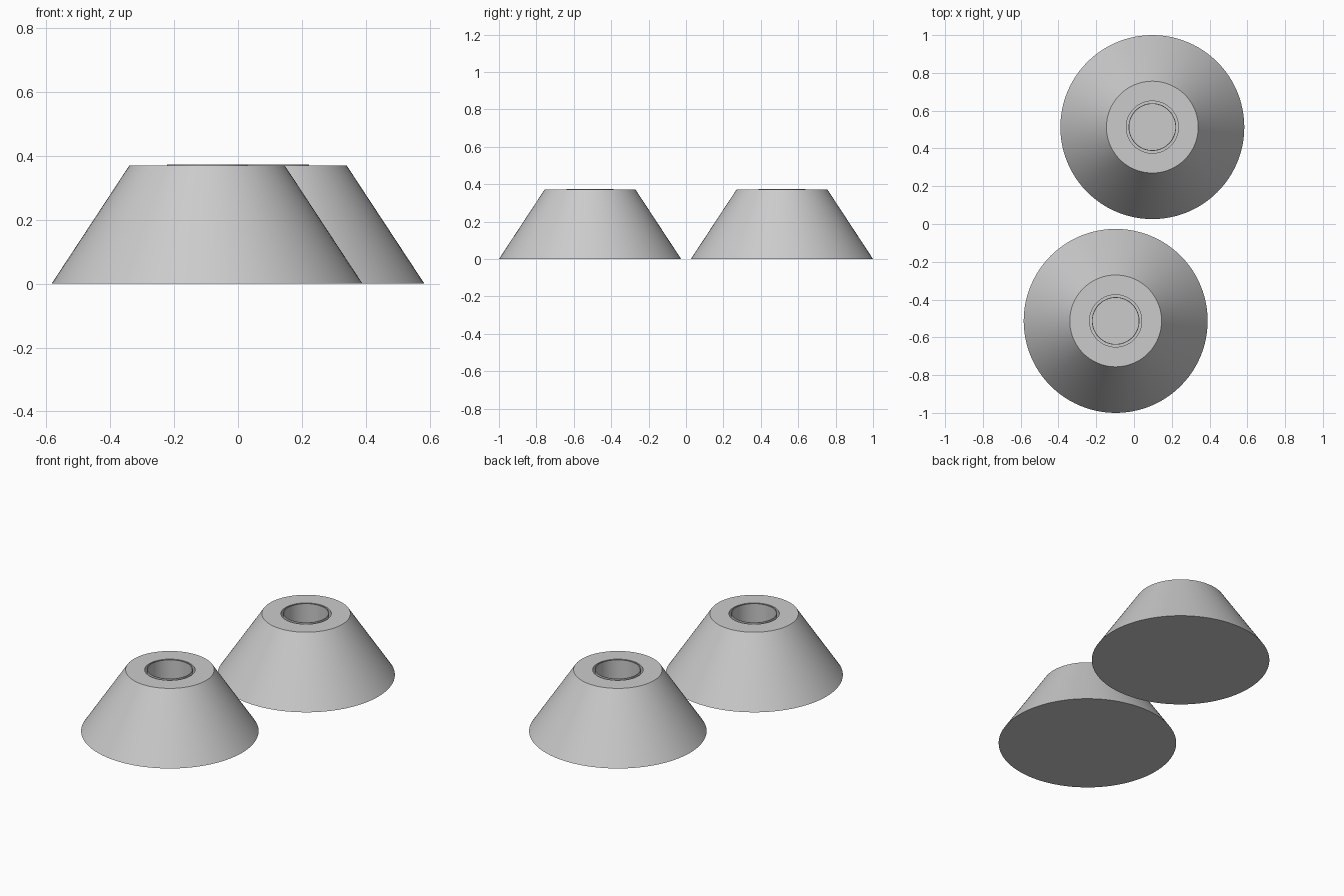
import bpy, bmesh, math

if "Cube" in bpy.data.objects:
    bpy.data.objects.remove(bpy.data.objects["Cube"])

SEGMENTS = 96
grey = bpy.data.materials.new("light_grey")
grey.diffuse_color = (0.6, 0.6, 0.6, 1)
grey.use_nodes = True
grey.node_tree.nodes["Principled BSDF"].inputs["Base Color"].default_value = grey.diffuse_color


def lathe(name, profile, location):
    """Spin a (radius, height) profile around z into a closed solid."""
    bm = bmesh.new()
    verts = [bm.verts.new((r, 0, z)) for r, z in profile]
    edges = [bm.edges.new(pair) for pair in zip(verts, verts[1:])]
    bmesh.ops.spin(bm, geom=verts + edges, cent=(0, 0, 0), axis=(0, 0, 1),
                   angle=math.tau, steps=SEGMENTS, use_duplicate=False)
    bmesh.ops.remove_doubles(bm, verts=bm.verts[:], dist=0.0002)
    bmesh.ops.recalc_face_normals(bm, faces=bm.faces[:])
    mesh = bpy.data.meshes.new(name)
    bm.to_mesh(mesh)
    bm.free()
    mesh.materials.append(grey)
    obj = bpy.data.objects.new(name, mesh)
    bpy.context.collection.objects.link(obj)
    obj.location = location
    bpy.ops.object.select_all(action='DESELECT')
    obj.select_set(True)
    bpy.context.view_layer.objects.active = obj
    bpy.ops.object.shade_smooth_by_angle(angle=math.radians(30))
    return obj


# Tapered foot with a blind bore in its top
foot = [(0, 0), (0.487, 0), (0.243, 0.371), (0.138, 0.371),
        (0.138, 0.06), (0, 0.06)]
# Thin cup set into the bore, its rim just proud of the top
cup = [(0, 0.06), (0.126, 0.06), (0.126, 0.374), (0.122, 0.374),
       (0.122, 0.064), (0, 0.064)]

for side, sign in (("front", -1), ("back", 1)):
    place = (0.097 * sign, 0.513 * sign, 0)
    lathe(side + "_foot", foot, place)
    lathe(side + "_cup", cup, place)
